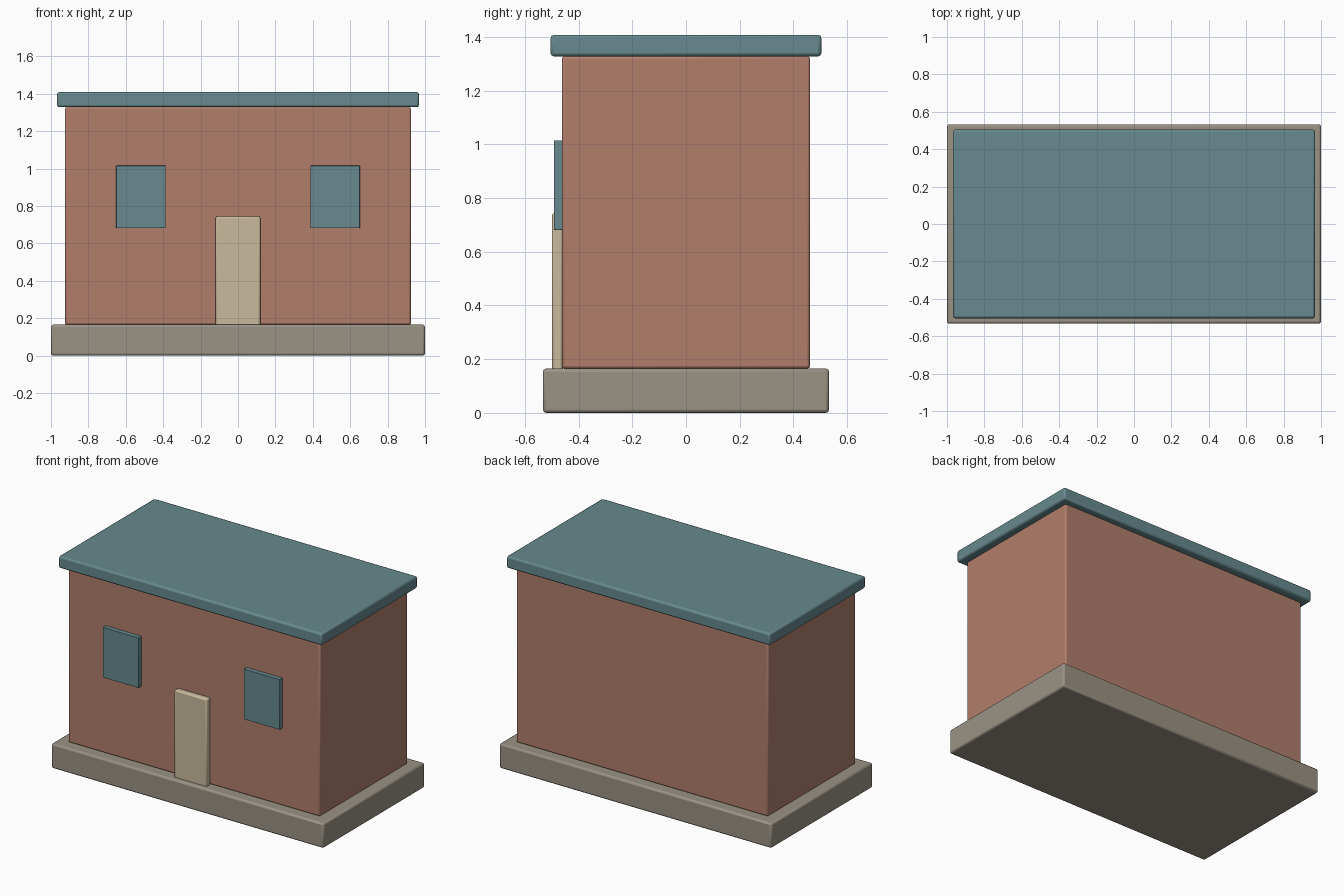
import bpy

if "Cube" in bpy.data.objects:
    bpy.data.objects.remove(bpy.data.objects["Cube"])


def material(name, rgb):
    """Flat colour given as 0-255 sRGB, stored as linear."""
    m = bpy.data.materials.new(name)
    lin = [((c / 255 + 0.055) / 1.055) ** 2.4 for c in rgb]
    m.diffuse_color = (*lin, 1.0)
    m.use_nodes = True
    m.node_tree.nodes["Principled BSDF"].inputs["Base Color"].default_value = m.diffuse_color
    return m


def box(name, mat, x, y, z, bevel=0.0):
    """Box spanning the given (min, max) ranges with rounded edges."""
    bpy.ops.mesh.primitive_cube_add(size=1)
    ob = bpy.context.object
    ob.name = name
    ob.location = [(a + b) / 2 for a, b in (x, y, z)]
    ob.scale = [b - a for a, b in (x, y, z)]
    bpy.ops.object.transform_apply(location=False, rotation=False, scale=True)
    ob.data.materials.append(mat)
    if bevel:
        mod = ob.modifiers.new("rounded_edges", 'BEVEL')
        mod.width = bevel
        mod.segments = 2
        bpy.ops.object.shade_smooth_by_angle()
    return ob


brick = material("brick", (177, 126, 107))
stone = material("stone", (154, 146, 133))
slate = material("blue_slate", (103, 138, 142))
cream = material("cream", (200, 186, 156))

# Plinth, walls and flat overhanging roof
box("plinth", stone, (-1, 1), (-0.533, 0.533), (0, 0.165), 0.012)
box("walls", brick, (-0.925, 0.925), (-0.462, 0.462), (0.165, 1.328), 0.01)
box("roof", slate, (-0.968, 0.968), (-0.504, 0.504), (1.328, 1.408), 0.012)

# Door standing on the plinth
box("door", cream, (-0.12, 0.12), (-0.5, -0.458), (0.155, 0.744), 0.01)

# Pair of windows
for side, name in ((-1, "window_left"), (1, "window_right")):
    cx = side * 0.519
    box(name, slate, (cx - 0.132, cx + 0.132), (-0.492, -0.46), (0.681, 1.015), 0.002)
